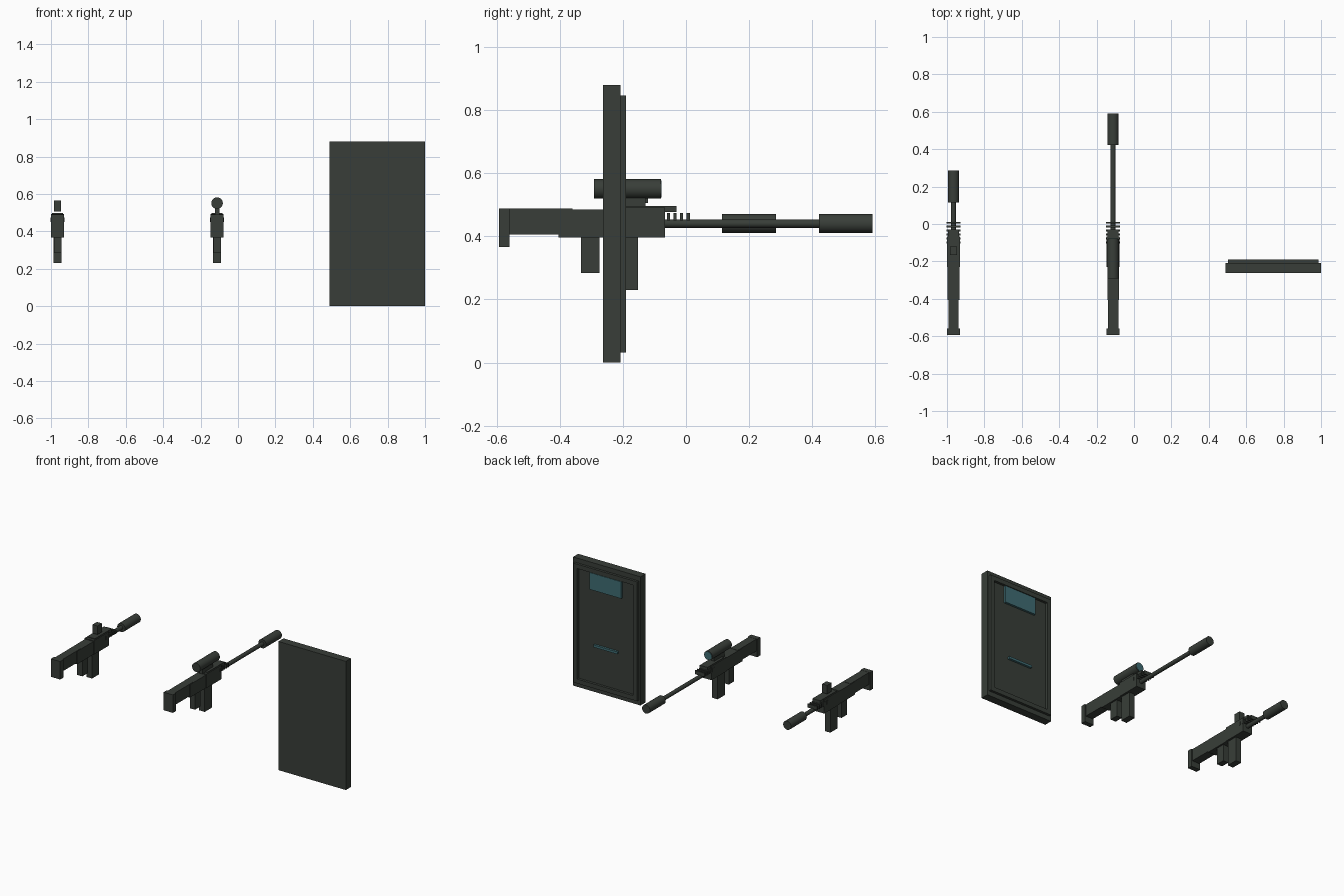
import bpy
import bmesh
from mathutils import Matrix, Vector

cube = bpy.data.objects.get("Cube")
if cube:
    bpy.data.objects.remove(cube, do_unlink=True)


def make_material(name, rgb):
    mat = bpy.data.materials.new(name)
    mat.use_nodes = True
    mat.diffuse_color = (*rgb, 1)
    mat.node_tree.nodes["Principled BSDF"].inputs["Base Color"].default_value = (*rgb, 1)
    return mat


DARK = make_material("dark_green_grey", (0.04, 0.048, 0.04))
TEAL = make_material("teal_glass", (0.05, 0.15, 0.17))


def finish(name, bm, mat):
    mesh = bpy.data.meshes.new(name)
    bm.to_mesh(mesh)
    bm.free()
    mesh.materials.append(mat)
    obj = bpy.data.objects.new(name, mesh)
    bpy.context.collection.objects.link(obj)
    return obj


def box(name, x, y, z, mat=DARK):
    """Box from (min, max) ranges on each axis."""
    bm = bmesh.new()
    bmesh.ops.create_cube(bm, size=1)
    ranges = (x, y, z)
    bmesh.ops.scale(bm, verts=bm.verts, vec=[b - a for a, b in ranges])
    bmesh.ops.translate(bm, verts=bm.verts, vec=[(a + b) / 2 for a, b in ranges])
    return finish(name, bm, mat)


def tube(name, x, z, y, radius, mat=DARK):
    """Cylinder along y with smooth sides and flat caps."""
    bm = bmesh.new()
    place = Matrix.Translation(Vector((x, sum(y) / 2, z))) @ Matrix.Rotation(1.5707963, 4, "X")
    bmesh.ops.create_cone(bm, cap_ends=True, segments=24, radius1=radius,
                          radius2=radius, depth=y[1] - y[0], matrix=place)
    for face in bm.faces:
        face.smooth = len(face.verts) == 4
    return finish(name, bm, mat)


def rifle(prefix, cx, barrel_end):
    """Shared rifle body; the barrel length varies."""
    def part(name, width, y, z):
        box(f"{prefix}_{name}", (cx - width / 2, cx + width / 2), y, z)

    part("butt", 0.07, (-0.594, -0.56), (0.366, 0.489))
    part("stock", 0.056, (-0.56, -0.36), (0.406, 0.488))
    part("rear_receiver", 0.062, (-0.405, -0.23), (0.397, 0.486))
    part("front_receiver", 0.07, (-0.23, -0.066), (0.397, 0.492))
    part("top_rail", 0.058, (-0.21, -0.03), (0.477, 0.497))
    part("grip", 0.04, (-0.333, -0.274), (0.284, 0.4))
    part("magazine", 0.042, (-0.23, -0.152), (0.23, 0.4))
    # Cooling fins above the barrel
    for i in range(6):
        y = 0.007 - i * 0.021
        part(f"fin_{i + 1}", 0.073, (y - 0.005, y + 0.005), (0.45, 0.475))
    tube(f"{prefix}_barrel", cx, 0.441, (-0.07, barrel_end), 0.0135)
    tube(f"{prefix}_silencer", cx, 0.441, (barrel_end, barrel_end + 0.17), 0.03)


# Short rifle with a block sight
rifle("short_rifle", -0.965, 0.115)
box("short_rifle_sight", (-0.984, -0.946), (-0.167, -0.12), (0.506, 0.565))

# Long rifle with a scope
rifle("long_rifle", -0.112, 0.422)
box("scope_mount", (-0.124, -0.1), (-0.24, -0.128), (0.49, 0.53))
tube("scope", -0.112, 0.551, (-0.292, -0.08), 0.031)
tube("scope_lens", -0.112, 0.551, (-0.081, -0.078), 0.027, TEAL)

# Shield slab with a raised rim on its back
box("shield_slab", (0.49, 1.0), (-0.263, -0.208), (0, 0.88))
RIM = (-0.209, -0.191)
for side, x in (("right", (0.503, 0.533)), ("left", (0.957, 0.987))):
    box(f"shield_rim_{side}", x, RIM, (0.032, 0.848))
for side, z in (("bottom", (0.032, 0.062)), ("top", (0.818, 0.848))):
    box(f"shield_rim_{side}", (0.533, 0.957), RIM, z)
box("shield_window", (0.626, 0.866), (-0.209, -0.193), (0.7, 0.815), TEAL)
box("shield_handle", (0.655, 0.835), (-0.209, -0.193), (0.312, 0.328), TEAL)
